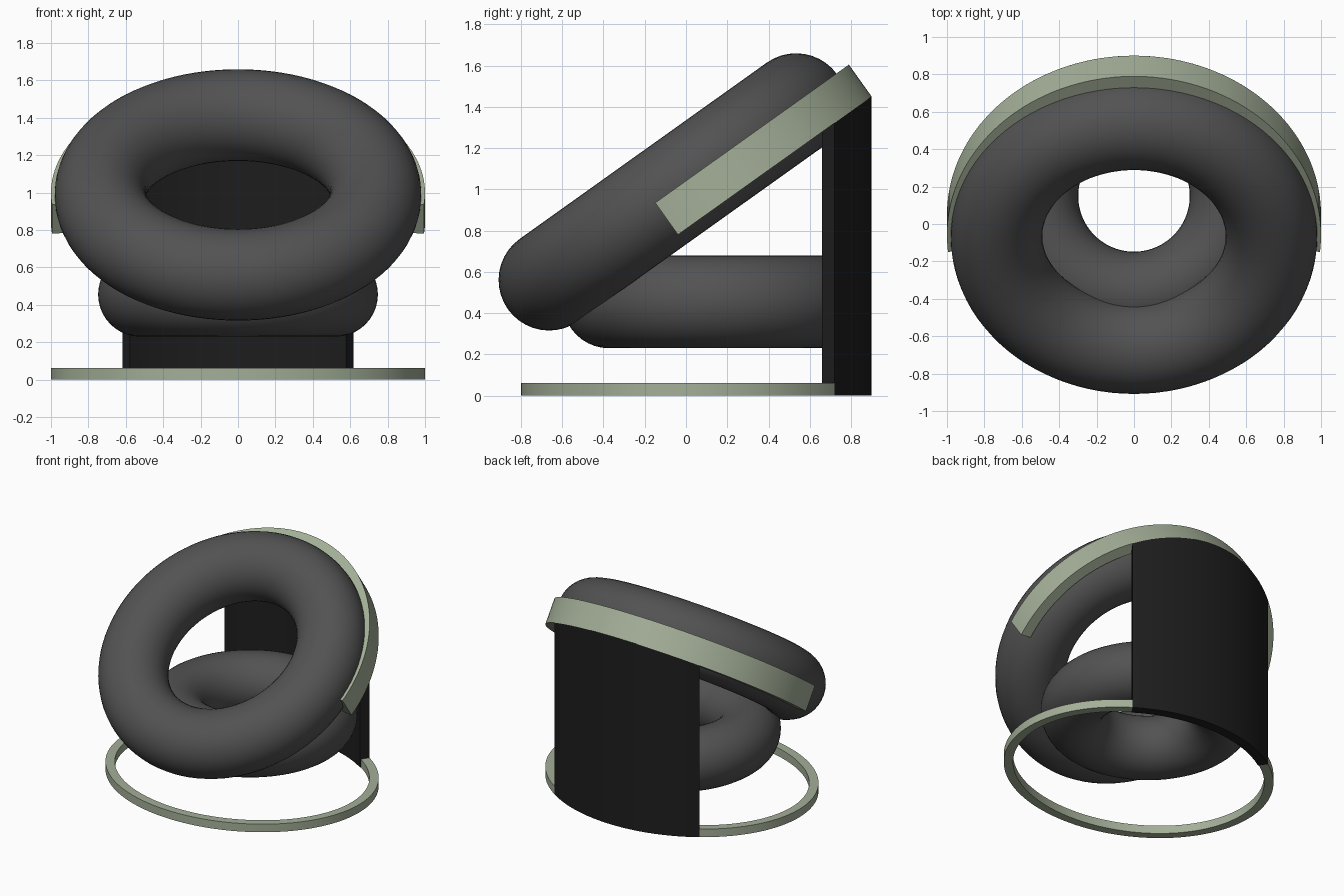
import bpy, bmesh, math
from mathutils import Vector

if "Cube" in bpy.data.objects:
    bpy.data.objects.remove(bpy.data.objects["Cube"])

TILT = math.radians(35.5)
TILT_CENTRE = (0, -0.065, 0.9875)


def material(name, rgb):
    m = bpy.data.materials.new(name)
    m.diffuse_color = (*rgb, 1)
    m.use_nodes = True
    m.node_tree.nodes["Principled BSDF"].inputs["Base Color"].default_value = m.diffuse_color
    return m


GREEN = material("sage_green", (0.37, 0.43, 0.315))
GREY = material("dark_grey", (0.085, 0.085, 0.085))
BLACK = material("near_black", (0.0125, 0.0125, 0.0125))


def finish(obj, name, mat):
    obj.name = name
    obj.data.materials.append(mat)
    bpy.ops.object.select_all(action='DESELECT')
    obj.select_set(True)
    bpy.context.view_layer.objects.active = obj
    bpy.ops.object.shade_smooth_by_angle(angle=math.radians(35))
    return obj


def cushion(name, major, minor, location, tilt=0):
    bpy.ops.mesh.primitive_torus_add(major_radius=major, minor_radius=minor,
                                     major_segments=96, minor_segments=40,
                                     location=location, rotation=(tilt, 0, 0))
    return finish(bpy.context.object, name, GREY)


def arc_wall(name, mat, a, b, cy, thick, start, end, bottom, top):
    """Elliptical arc wall; top is a function of y."""
    steps = max(8, round((end - start) / 2.5))
    bm = bmesh.new()
    rows = []
    for i in range(steps + 1):
        t = math.radians(start + (end - start) * i / steps)
        outer = Vector((a * math.cos(t), cy + b * math.sin(t)))
        inner = outer - thick * Vector((math.cos(t) / a, math.sin(t) / b)).normalized()
        rows.append([bm.verts.new((p.x, p.y, z)) for p, z in (
            (outer, bottom), (outer, top(outer.y)),
            (inner, top(inner.y)), (inner, bottom))])
    for r, s in zip(rows, rows[1:]):
        for k in range(4):
            n = (k + 1) % 4
            bm.faces.new((r[k], s[k], s[n], r[n]))
    bm.faces.new(rows[0])
    bm.faces.new(rows[-1][::-1])
    bmesh.ops.recalc_face_normals(bm, faces=bm.faces)
    mesh = bpy.data.meshes.new(name)
    bm.to_mesh(mesh)
    bm.free()
    obj = bpy.data.objects.new(name, mesh)
    bpy.context.collection.objects.link(obj)
    return finish(obj, name, mat)


# Tilted upper cushion and flat lower cushion
cushion("upper_cushion", 0.735, 0.245, TILT_CENTRE, TILT)
cushion("lower_cushion", 0.523, 0.225, (0, 0.15, 0.455))

# Floor ring, open where the back panel stands
arc_wall("floor_ring", GREEN, 1.0, 0.85, 0.05, 0.065, 128.1, 411.9,
         0, lambda y: 0.062)

# Curved back panel, its top sloping to meet the rim band
arc_wall("back_panel", BLACK, 1.0, 0.85, 0.05, 0.072, 51.9, 128.1,
         0, lambda y: 1.45 + math.tan(TILT) * (y - 0.9))

# Half-round rim band behind the upper cushion
band = arc_wall("rim_band", GREEN, 1.0, 1.044, 0.01, 0.08, -6, 186,
                -0.184, lambda y: 0.006)
band.location = TILT_CENTRE
band.rotation_euler = (TILT, 0, 0)
